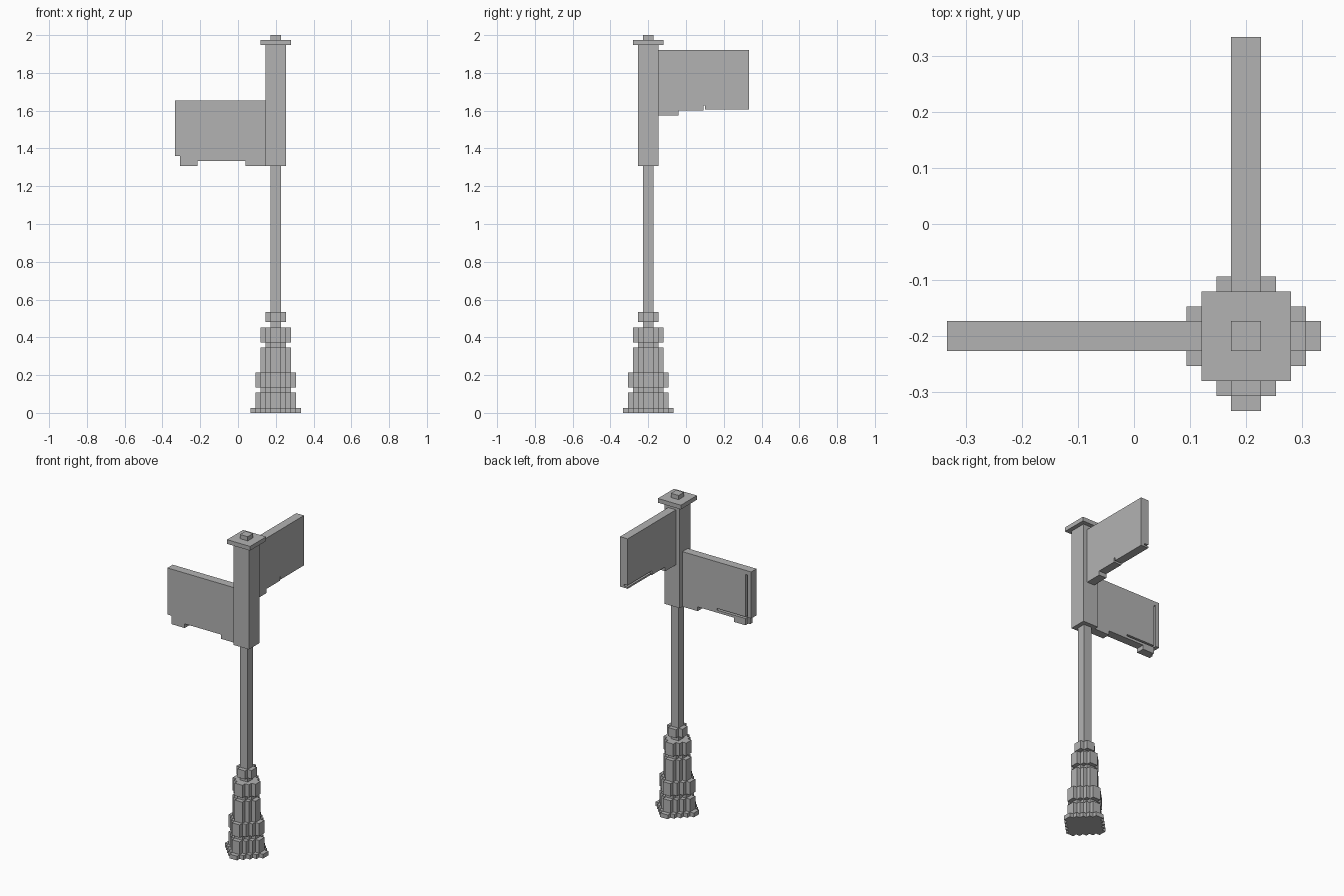
import bpy
import bmesh
from mathutils import Vector

cube = bpy.data.objects.get("Cube")
if cube:
    bpy.data.objects.remove(cube)

U = 2 / 75              # one block
AXIS = 7.5              # post centre, in blocks: x = +AXIS, y = -AXIS

grey = bpy.data.materials.new("stone_grey")
grey.use_nodes = True
colour = (0.45, 0.45, 0.45, 1)
grey.diffuse_color = colour
grey.node_tree.nodes["Principled BSDF"].inputs["Base Color"].default_value = colour


def prism(name, points, offset):
    """Extrude a flat outline (in blocks) along an offset vector."""
    bm = bmesh.new()
    face = bm.faces.new([bm.verts.new(Vector(p) * U) for p in points])
    grown = bmesh.ops.extrude_face_region(bm, geom=[face], use_keep_orig=True)
    moved = [v for v in grown["geom"] if isinstance(v, bmesh.types.BMVert)]
    bmesh.ops.translate(bm, verts=moved, vec=Vector(offset) * U)
    bmesh.ops.recalc_face_normals(bm, faces=bm.faces)
    mesh = bpy.data.meshes.new(name)
    bm.to_mesh(mesh)
    bm.free()
    mesh.materials.append(grey)
    obj = bpy.data.objects.new(name, mesh)
    bpy.context.collection.objects.link(obj)
    return obj


def stepped_outline(n):
    """Diamond-like round of n blocks radius with stepped edges."""
    quarter = []
    for i in range(1, n + 1):
        quarter += [(n + 1 - i, i - 1), (n + 1 - i, i)]
    quarter = quarter[1:]
    points = []
    for _ in range(4):
        points += quarter
        quarter = [(-y, x) for x, y in quarter]
    return points


def square_outline(n):
    return [(n, n), (-n, n), (-n, -n), (n, -n)]


def post_part(name, outline, low, high):
    prism(name, [(x + AXIS, y - AXIS, low) for x, y in outline], (0, 0, high - low))


# Stepped round base: name, radius, bottom, top
for name, radius, low, high in [
    ("base_foot", 5, 0, 1),
    ("base_plinth", 4, 1, 4),
    ("base_lower_neck", 3, 4, 5),
    ("base_ring", 4, 5, 8),
    ("base_drum", 3, 8, 13),
    ("base_upper_neck", 2, 13, 14),
    ("base_upper_ring", 3, 14, 17),
    ("base_collar", 2, 18, 20),
]:
    post_part(name, stepped_outline(radius), low, high)

# Square post, sign holder, cap and finial
for name, half, low, high in [
    ("pole", 1, 17, 49),
    ("sign_holder", 2, 49, 73),
    ("cap", 3, 73, 74),
    ("finial", 1, 74, 75),
]:
    post_part(name, square_outline(half), low, high)

# Lower sign, pointing to the right: solid front, grooved back
start = [(-12.5, 51), (-12.5, 62), (5.5, 62), (5.5, 49), (1.5, 49), (1.5, 50),
         (-8, 50), (-8, 49)]
front = start + [(-11.5, 49), (-11.5, 51)]
back = start + [(-11, 49), (-11, 50.6), (-3.5, 50.6), (-3.5, 51), (-11, 51),
                (-11, 61), (-11.5, 61), (-11.5, 51)]
prism("lower_sign_front", [(s, -AXIS, z) for s, z in front], (0, -1, 0))
prism("lower_sign_back", [(s, -AXIS, z) for s, z in back], (0, 1, 0))

# Upper sign, pointing backwards: solid left side, slotted right side with a lip
start = [(12.5, 72), (-5.5, 72), (-5.5, 59), (-1.5, 59), (-1.5, 60), (3.5, 60), (3.5, 61)]
left = start + [(3.8, 61), (3.8, 60.2), (12.5, 60.2)]
right = start + [(12.5, 61)]
lip = [(3.8, 60.2), (12.5, 60.2), (12.5, 60.6), (3.8, 60.6)]
prism("upper_sign_left", [(AXIS, s, z) for s, z in left], (1, 0, 0))
prism("upper_sign_right", [(AXIS, s, z) for s, z in right], (-1, 0, 0))
prism("upper_sign_lip", [(AXIS, s, z) for s, z in lip], (-1, 0, 0))
